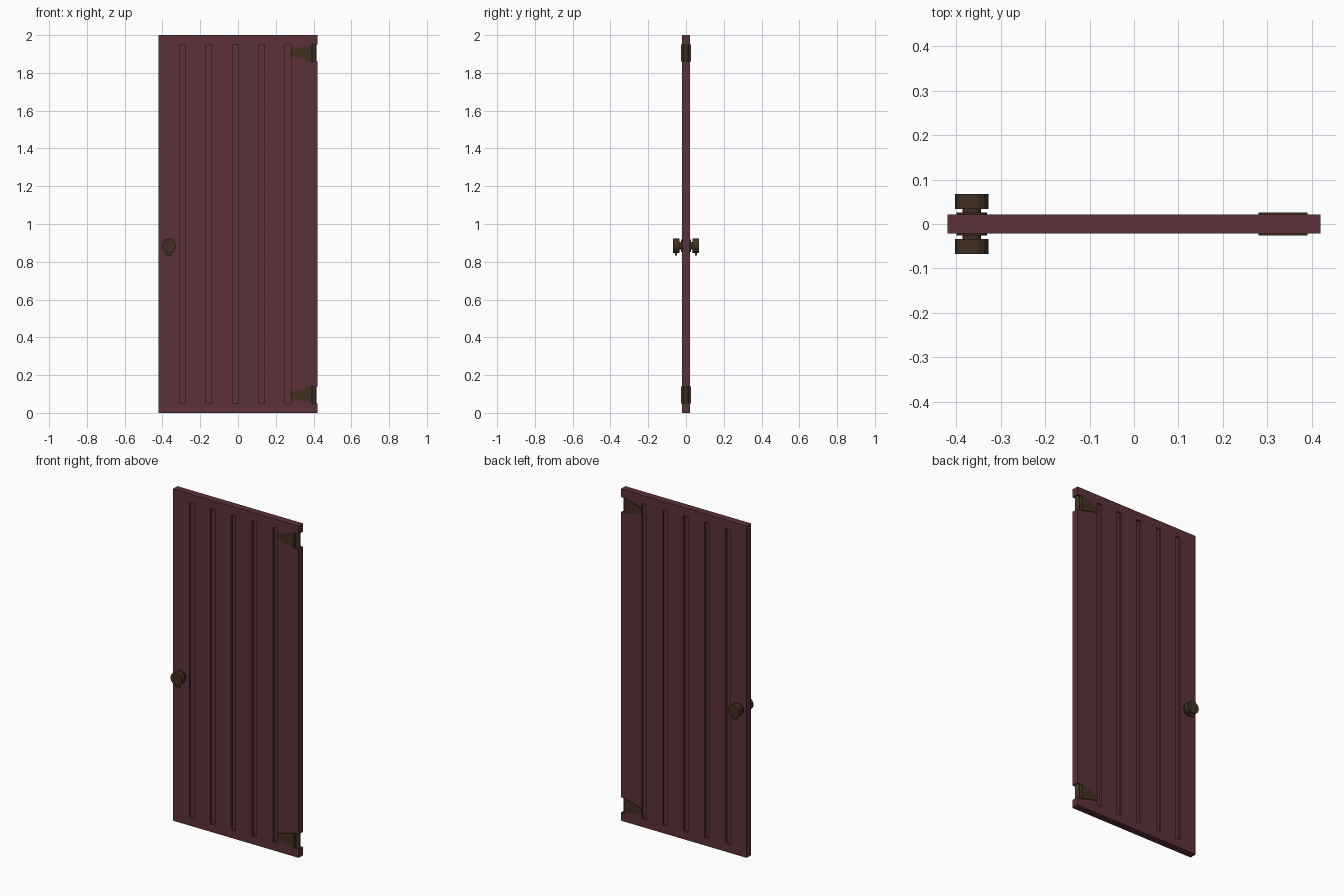
import bpy, bmesh, math
from mathutils import Matrix, Vector

if "Cube" in bpy.data.objects:
    bpy.data.objects.remove(bpy.data.objects["Cube"])


def material(name, color):
    m = bpy.data.materials.new(name)
    m.diffuse_color = color
    m.use_nodes = True
    m.node_tree.nodes["Principled BSDF"].inputs["Base Color"].default_value = m.diffuse_color
    return m


WOOD = material("dark_red_wood", (0.105, 0.031, 0.039, 1))
IRON = material("brown_iron", (0.055, 0.029, 0.014, 1))
HALF_T = 0.0215      # half door thickness
PLATE_Y = 0.026      # half hinge thickness


def finish(name, bm, mat):
    bmesh.ops.recalc_face_normals(bm, faces=bm.faces)
    me = bpy.data.meshes.new(name)
    bm.to_mesh(me)
    bm.free()
    ob = bpy.data.objects.new(name, me)
    bpy.context.collection.objects.link(ob)
    me.materials.append(mat)
    return ob


def add_box(bm, x0, x1, y0, y1, z0, z1):
    size = Matrix.Diagonal((x1 - x0, y1 - y0, z1 - z0, 1))
    mid = Matrix.Translation(((x0 + x1) / 2, (y0 + y1) / 2, (z0 + z1) / 2))
    bmesh.ops.create_cube(bm, size=1, matrix=mid @ size)


def add_prism(bm, points, y0, y1):
    """Extrude an (x, z) outline along y."""
    face = bm.faces.new([bm.verts.new((x, y0, z)) for x, z in points])
    geo = bmesh.ops.extrude_face_region(bm, geom=[face])["geom"]
    verts = [v for v in geo if isinstance(v, bmesh.types.BMVert)]
    bmesh.ops.translate(bm, verts=verts, vec=(0, y1 - y0, 0))


def add_cylinder(bm, radius, depth, center, segments, along_y=False):
    rot = Matrix.Rotation(math.pi / 2, 4, 'X') if along_y else Matrix()
    bmesh.ops.create_cone(bm, cap_ends=True, segments=segments, radius1=radius,
                          radius2=radius, depth=depth,
                          matrix=Matrix.Translation(Vector(center)) @ rot)


HINGES = {"bottom": 0.095, "top": 1.905}

# Door slab
bm = bmesh.new()
add_box(bm, -0.42, 0.42, -HALF_T, HALF_T, 0, 2)
door = finish("door_panel", bm, WOOD)

# Plank grooves on both faces, plus hinge notches in the edge
bm = bmesh.new()
for i in range(5):
    x = -0.31 + 0.14 * i
    for s in (-1, 1):
        y0, y1 = sorted((s * (HALF_T - 0.01), s * 0.05))
        add_box(bm, x, x + 0.03, y0, y1, 0.05, 1.95)
for z in HINGES.values():
    add_box(bm, 0.39, 0.45, -0.05, 0.05, z - 0.046, z + 0.046)
cutter = finish("groove_cutter", bm, WOOD)
cutter.hide_render = True
mod = door.modifiers.new("grooves", 'BOOLEAN')
mod.operation = 'DIFFERENCE'
mod.solver = 'EXACT'
mod.object = cutter
bpy.context.view_layer.objects.active = door
bpy.ops.object.modifier_apply(modifier=mod.name)
bpy.data.objects.remove(cutter)

# Hinges: tapered strap clasping both faces and a round barrel
for label, z in HINGES.items():
    bm = bmesh.new()
    add_prism(bm, [(0.28, z - 0.017), (0.391, z - 0.046),
                   (0.391, z + 0.046), (0.28, z + 0.017)], -PLATE_Y, PLATE_Y)
    finish(label + "_hinge_strap", bm, IRON)
    bm = bmesh.new()
    add_cylinder(bm, 0.0125, 0.092, (0.402, 0, z), 12)
    finish(label + "_hinge_barrel", bm, IRON)

# Knobs on both faces: rose plate, neck, grip and small lower tab
KX, KZ = -0.365, 0.885
for label, s in (("front", -1), ("back", 1)):
    bm = bmesh.new()
    for radius, y0, y1 in ((0.034, 0.02, 0.026), (0.021, 0.024, 0.036),
                           (0.038, 0.034, 0.068)):
        add_cylinder(bm, radius, y1 - y0, (KX, s * (y0 + y1) / 2, KZ), 16, True)
    add_prism(bm, [(KX - 0.02, KZ - 0.03), (KX - 0.014, KZ - 0.053),
                   (KX + 0.014, KZ - 0.053), (KX + 0.02, KZ - 0.03)],
              s * 0.048, s * 0.057)
    finish(label + "_knob", bm, IRON)
